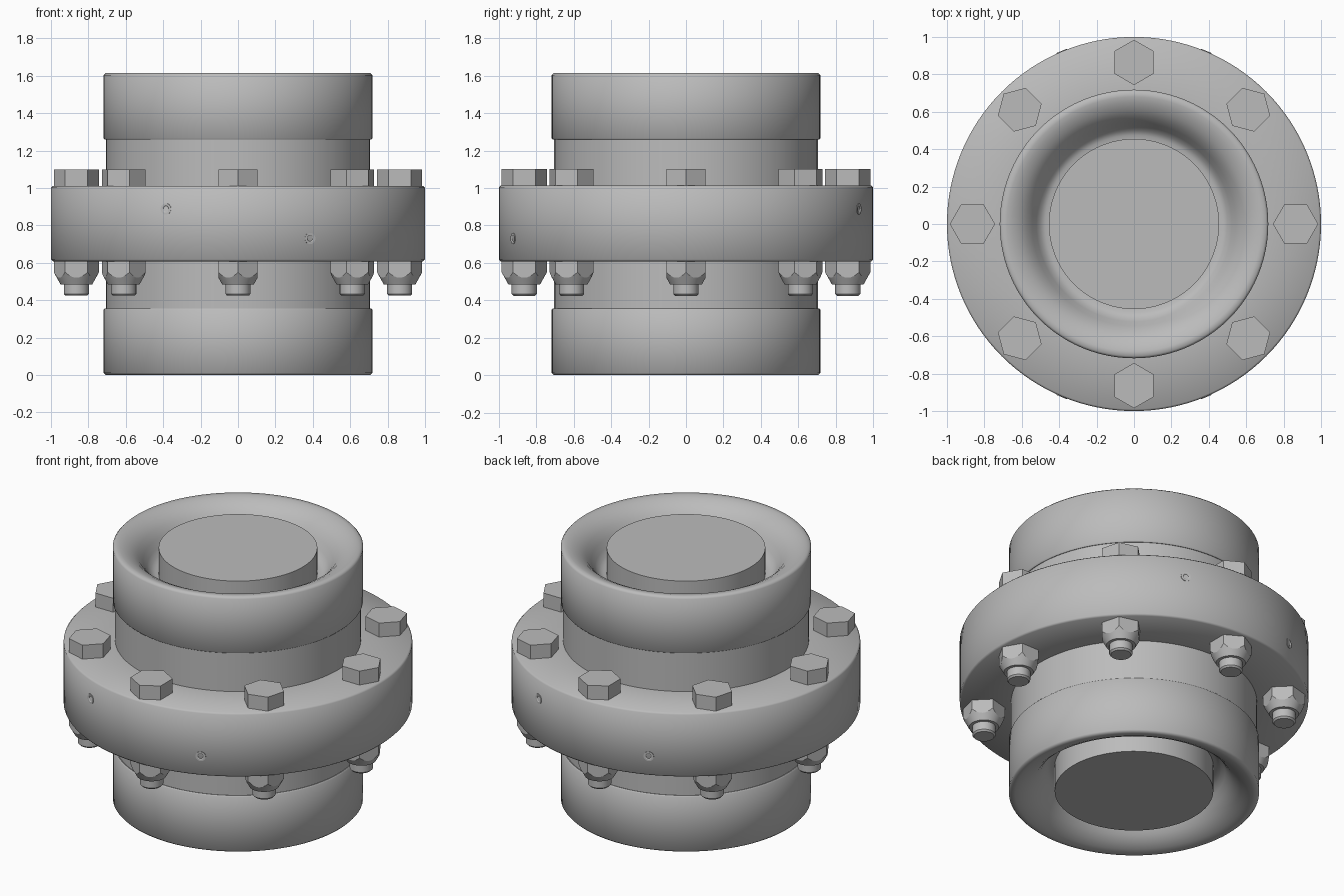
import bpy, bmesh
from math import sin, cos, pi, radians, atan2
from mathutils import Matrix

cube = bpy.data.objects.get("Cube")
if cube:
    bpy.data.objects.remove(cube, do_unlink=True)

steel = bpy.data.materials.new("grey_steel")
steel.use_nodes = True
GREY = (0.5, 0.5, 0.5, 1)
steel.diffuse_color = GREY
steel.node_tree.nodes["Principled BSDF"].inputs["Base Color"].default_value = GREY

HEIGHT = 1.615
HEX_R = 0.121      # corner radius of bolt heads and nuts
BOLT_R = 0.864     # bolt circle


def finish(name, bm, angle=30):
    bmesh.ops.remove_doubles(bm, verts=bm.verts, dist=1e-5)
    bmesh.ops.recalc_face_normals(bm, faces=bm.faces)
    mesh = bpy.data.meshes.new(name)
    bm.to_mesh(mesh)
    bm.free()
    mesh.materials.append(steel)
    obj = bpy.data.objects.new(name, mesh)
    bpy.context.collection.objects.link(obj)
    bpy.ops.object.select_all(action='DESELECT')
    obj.select_set(True)
    bpy.context.view_layer.objects.active = obj
    bpy.ops.object.shade_smooth_by_angle(angle=radians(angle))
    return obj


def skin(rings, cap=True):
    """Join rings of equally many points; optionally close both ends."""
    bm = bmesh.new()
    loops = [[bm.verts.new(p) for p in ring] for ring in rings]
    n = len(loops[0])
    for a, b in zip(loops, loops[1:]):
        for i in range(n):
            j = (i + 1) % n
            bm.faces.new((a[i], a[j], b[j], b[i]))
    if cap:
        bm.faces.new(loops[0])
        bm.faces.new(loops[-1])
    return bm


def circle(r, z, n):
    return [(r * cos(2 * pi * i / n), r * sin(2 * pi * i / n), z) for i in range(n)]


def lathe(name, profile, n=96, flip=False, angle=30):
    rings = [circle(r, HEIGHT - z if flip else z, n) for r, z in profile]
    return finish(name, skin(rings), angle)


def hex_radius(a):
    return HEX_R * cos(pi / 6) / cos((a % (pi / 3)) - pi / 6)


# Flange, shaft and the two mirrored hubs with dished mouths
lathe("flange", [(0.68, 0.608), (0.99, 0.608), (1, 0.618), (1, 1.002),
                 (0.99, 1.012), (0.68, 1.012)], 128, angle=50)
lathe("shaft", [(0.455, 0.02), (0.455, HEIGHT - 0.02)])
hub = [(0.705, 0.9), (0.705, 1.26), (0.711, 1.258), (0.718, 1.266), (0.718, 1.603),
       (0.706, 1.615), (0.68, 1.614), (0.65, 1.606), (0.61, 1.586), (0.575, 1.556),
       (0.545, 1.516), (0.522, 1.476), (0.5, 1.446), (0.475, 1.432), (0.44, 1.43)]
for name, flip in (("upper_hub", False), ("lower_hub", True)):
    lathe(name, hub, flip=flip, angle=50)

# Bolt heads, chamfered nuts and shanks around the bolt circle
N = 48
angles = [2 * pi * i / N for i in range(N)]


def nut_rings():
    def ring(r_of, z_of):
        return [(r_of(a) * cos(a), r_of(a) * sin(a), z_of(a)) for a in angles]
    return [ring(hex_radius, lambda a: 0.61),
            ring(hex_radius, lambda a: 0.485 + 1.8 * (hex_radius(a) - 0.085)),
            ring(lambda a: 0.085, lambda a: 0.485)]


for k in range(8):
    turn = k * pi / 4
    place = Matrix.Rotation(turn, 4, 'Z') @ Matrix.Translation((BOLT_R, 0, 0))
    parts = [
        finish(f"bolt_head_{k}", skin([circle(HEX_R, 1.008, 6), circle(HEX_R, 1.1, 6)])),
        finish(f"nut_{k}", skin(nut_rings()), 25),
        lathe(f"bolt_shank_{k}", [(0.058, 0.424), (0.067, 0.434), (0.067, 0.5)], 32),
    ]
    for part in parts:
        part.matrix_world = place

# Recessed lubrication plugs set in the flange rim at alternating heights
plug = [(0.03, -0.02), (0.03, 0.003), (0.02, 0.003), (0.014, -0.001), (0.006, -0.001)]
for k, (x, y, z) in enumerate([(-0.385, -0.923, 0.888), (0.385, -0.923, 0.73),
                               (0.385, 0.923, 0.888), (-0.385, 0.923, 0.73)]):
    obj = lathe(f"rim_plug_{k}", plug, 24)
    obj.matrix_world = (Matrix.Translation((x, y, z)) @ Matrix.Rotation(atan2(y, x), 4, 'Z')
                        @ Matrix.Rotation(pi / 2, 4, 'Y'))
